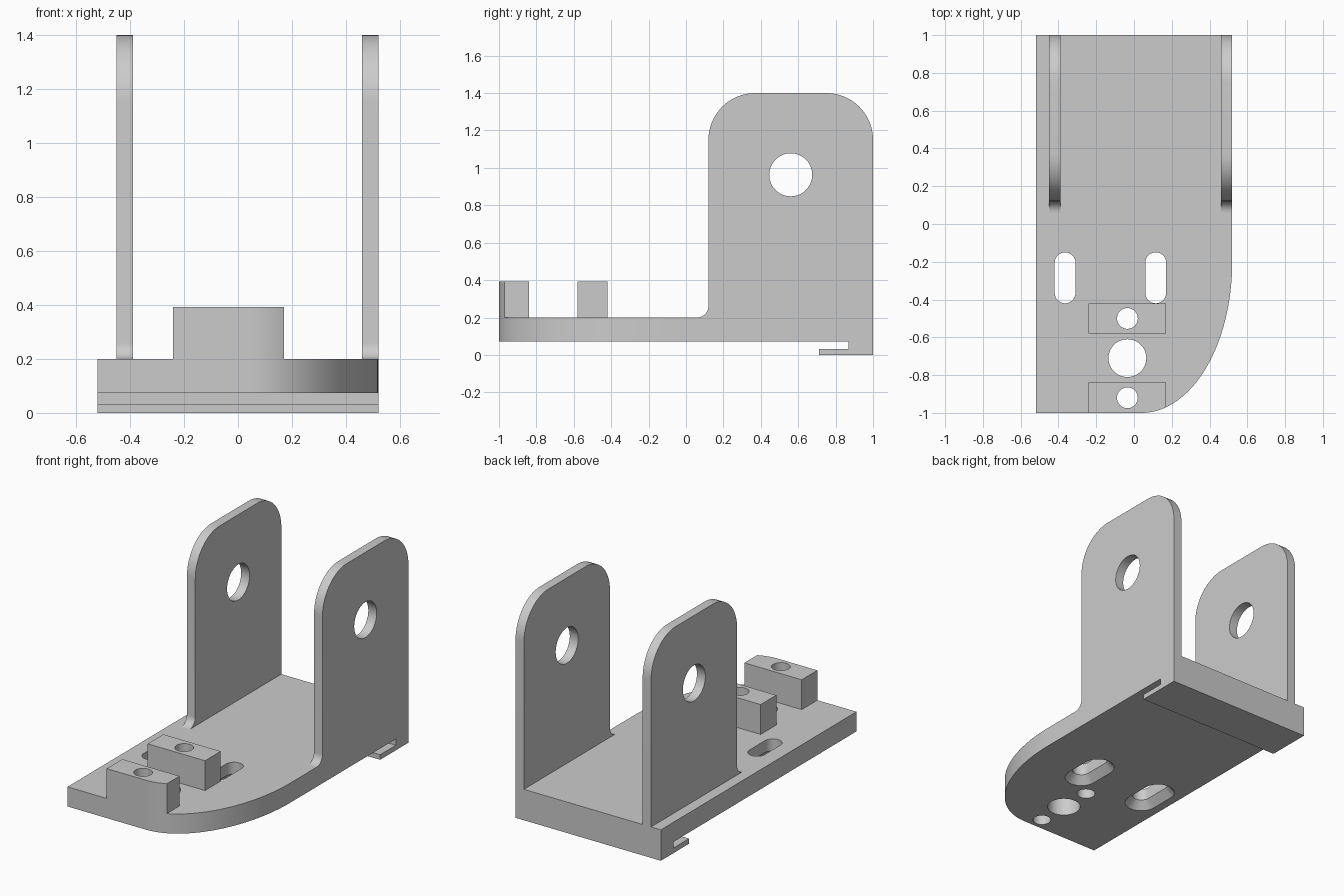
import bpy, bmesh
from math import sin, cos, pi, radians, sqrt

cube = bpy.data.objects.get("Cube")
if cube:
    bpy.data.objects.remove(cube, do_unlink=True)

grey = bpy.data.materials.new("plain_grey")
grey.use_nodes = True
colour = (0.6, 0.6, 0.6, 1)
grey.diffuse_color = colour
grey.node_tree.nodes["Principled BSDF"].inputs["Base Color"].default_value = colour

BOTTOM, TOP, BLOCK_TOP = 0.073, 0.2, 0.393
HALF = 0.52


def arc(cx, cy, rx, ry, start, end, steps=16):
    """Points on an elliptical arc, angles in degrees."""
    angles = [radians(start + (end - start) * i / steps) for i in range(steps + 1)]
    return [(cx + rx * cos(a), cy + ry * sin(a)) for a in angles]


def loft(name, rings):
    """Closed solid through rings that have equal point counts."""
    bm = bmesh.new()
    loops = [[bm.verts.new(p) for p in ring] for ring in rings]
    n = len(loops[0])
    for a, b in zip(loops, loops[1:]):
        for i in range(n):
            j = (i + 1) % n
            bm.faces.new((a[i], a[j], b[j], b[i]))
    bm.faces.new(loops[0][::-1])
    bm.faces.new(loops[-1])
    bmesh.ops.recalc_face_normals(bm, faces=bm.faces)
    mesh = bpy.data.meshes.new(name)
    bm.to_mesh(mesh)
    bm.free()
    mesh.materials.append(grey)
    obj = bpy.data.objects.new(name, mesh)
    bpy.context.collection.objects.link(obj)
    return obj


def prism_z(name, pts, lo, hi):
    return loft(name, [[(x, y, z) for x, y in pts] for z in (lo, hi)])


def prism_x(name, pts, lo, hi):
    return loft(name, [[(x, y, z) for y, z in pts] for x in (lo, hi)])


def activate(obj):
    bpy.ops.object.select_all(action="DESELECT")
    obj.select_set(True)
    bpy.context.view_layer.objects.active = obj


def cut(obj, cutter):
    cutter.hide_render = True
    mod = obj.modifiers.new("hole", "BOOLEAN")
    mod.operation, mod.solver, mod.object = "DIFFERENCE", "EXACT", cutter
    activate(obj)
    bpy.ops.object.modifier_apply(modifier=mod.name)
    bpy.data.objects.remove(cutter, do_unlink=True)


def smooth(obj):
    activate(obj)
    bpy.ops.object.shade_smooth_by_angle(angle=radians(30))


def round_hole(obj, x, y, r):
    cut(obj, prism_z("hole_cutter", arc(x, y, r, r, 0, 352.5, 47), -0.1, 0.6))


def slot_ring(x, r, z):
    y, half = -0.285, 0.08
    pts = arc(x, y + half, r, r, 0, 180) + arc(x, y - half, r, r, 180, 360)
    return [(px, py, z) for px, py in pts]


# Base plate with one swept front corner
corner = arc(0.04, -0.2, 0.48, 0.8, -90, 0, 40)
base = prism_z("base_plate", [(-HALF, -1)] + corner + [(HALF, 1), (-HALF, 1)], BOTTOM, TOP)

# Slots, countersunk from underneath
for x in (-0.365, 0.115):
    cut(base, loft("slot_cutter", [
        slot_ring(x, 0.109, BOTTOM - 0.01), slot_ring(x, 0.055, BOTTOM + 0.05),
        slot_ring(x, 0.055, 0.3)]))

# Drilled blocks; the front one follows the swept corner
MID, LEFT, RIGHT = -0.035, -0.24, 0.17
trimmed = [p for p in corner if p[0] < RIGHT - 0.005]
edge_y = -0.2 - 0.8 * sqrt(1 - ((RIGHT - 0.04) / 0.48) ** 2)
front = prism_z("front_block", [(LEFT, -1)] + trimmed
                + [(RIGHT, edge_y), (RIGHT, -0.84), (LEFT, -0.84)], TOP, BLOCK_TOP)
rear = prism_z("rear_block", [(LEFT, -0.58), (RIGHT, -0.58), (RIGHT, -0.42),
                              (LEFT, -0.42)], TOP, BLOCK_TOP)
for block, y in ((front, -0.92), (rear, -0.5)):
    round_hole(base, MID, y, 0.055)
    round_hole(block, MID, y, 0.055)
round_hole(base, MID, -0.71, 0.1)

# Hooked lip under the back edge
hook = prism_x("back_hook", [(0.71, 0), (1, 0), (1, BOTTOM), (0.87, BOTTOM),
                             (0.87, 0.033), (0.71, 0.033)], -HALF, HALF)

# Upright side plates with rounded tops and a fillet at the foot
R = 0.25
outline = ([(1, TOP)] + arc(1 - R, 1.4 - R, R, R, 0, 90)
           + arc(0.12 + R, 1.4 - R, R, R, 90, 180)
           + arc(0.06, TOP + 0.06, 0.06, 0.06, 0, -90, 8))
uprights = []
for name, lo in (("right_upright", -0.45), ("left_upright", 0.46)):
    plate = prism_x(name, outline, lo, lo + 0.06)
    cut(plate, prism_x("pivot_cutter", arc(0.56, 0.963, 0.115, 0.115, 0, 352.5, 47),
                       lo - 0.1, lo + 0.2))
    uprights.append(plate)

for part in [base, front, rear, hook] + uprights:
    smooth(part)
